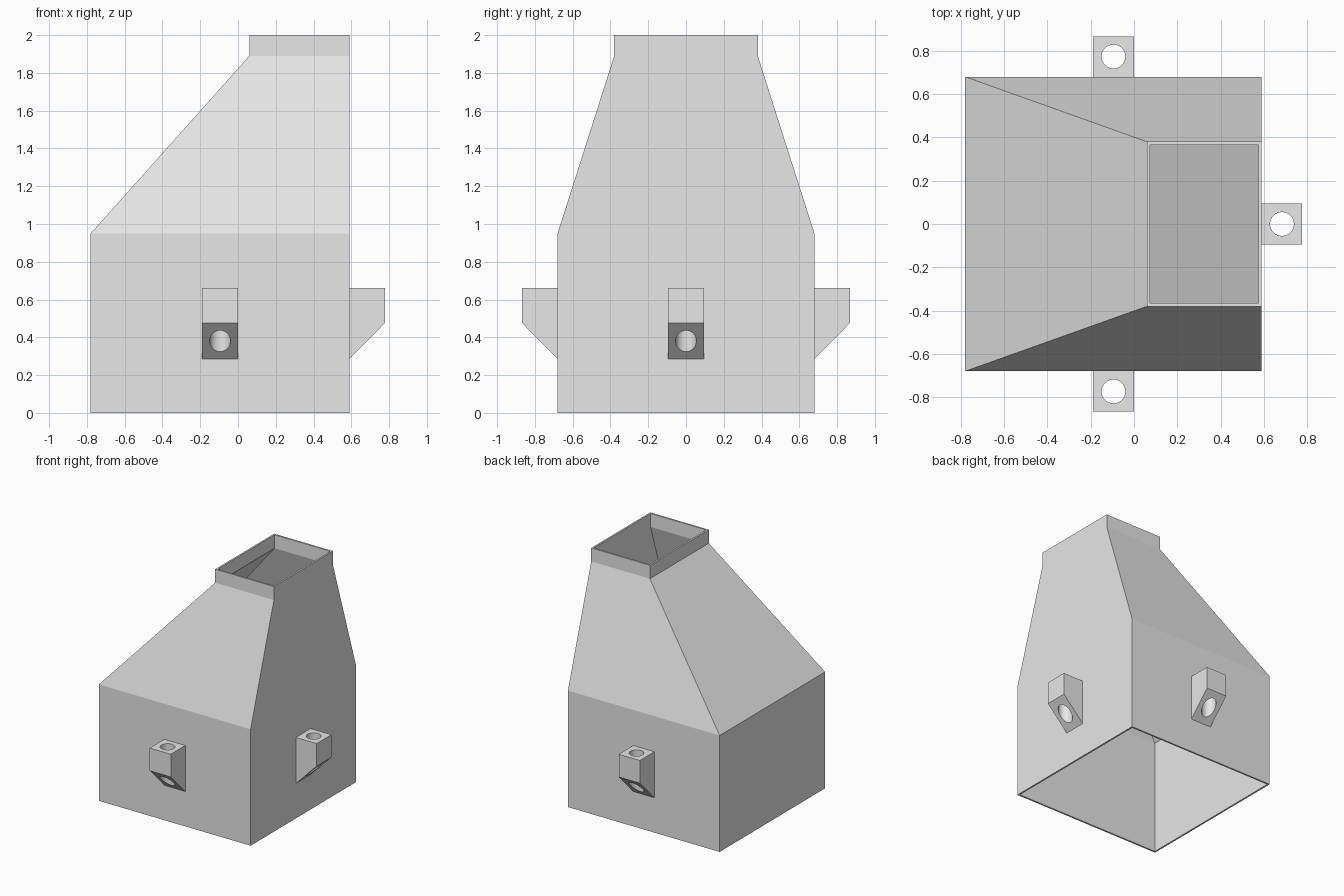
import bpy, bmesh, math
from mathutils import Matrix

cube = bpy.data.objects.get("Cube")
if cube:
    bpy.data.objects.remove(cube, do_unlink=True)


def make_material(name, value):
    mat = bpy.data.materials.new(name)
    mat.use_nodes = True
    colour = (value, value, value, 1)
    mat.diffuse_color = colour
    mat.node_tree.nodes["Principled BSDF"].inputs["Base Color"].default_value = colour
    return mat


def make_object(name, bm, mat):
    bmesh.ops.recalc_face_normals(bm, faces=bm.faces[:])
    mesh = bpy.data.meshes.new(name)
    bm.to_mesh(mesh)
    bm.free()
    mesh.materials.append(mat)
    obj = bpy.data.objects.new(name, mesh)
    bpy.context.collection.objects.link(obj)
    return obj


light_grey = make_material("light grey", 0.8)
mid_grey = make_material("mid grey", 0.5)

RIGHT = 0.59        # flat upright wall shared by base and neck
WALL = 0.014
# rectangular sections: left x, half depth, height
SECTIONS = [(-0.78, 0.68, 0), (-0.78, 0.68, 0.95), (0.06, 0.38, 1.89), (0.06, 0.38, 2)]


def ring(bm, section, inset):
    x0, y, z = section
    x0, x1, y = x0 + inset, RIGHT - inset, y - inset
    return [bm.verts.new(p) for p in ((x0, -y, z), (x1, -y, z), (x1, y, z), (x0, y, z))]


# Hollow hood: up the outside, over the rim, down the inside
bm = bmesh.new()
rings = [ring(bm, s, 0) for s in SECTIONS] + [ring(bm, s, WALL) for s in reversed(SECTIONS)]
for a, b in zip(rings, rings[1:] + rings[:1]):
    for i in range(4):
        j = (i + 1) % 4
        bm.faces.new((a[i], a[j], b[j], b[i]))
make_object("hood_shell", bm, light_grey)

# Baffle closing the inside of the hood
bm = bmesh.new()
bmesh.ops.create_cube(bm, size=1, matrix=Matrix.Translation((-0.03, 0, 1.1))
                      @ Matrix.Diagonal((1.22, 1.24, 0.01, 1)))
make_object("inner_baffle", bm, mid_grey)


# Mounting lugs with an upright hole and a slanted underside
HALF, DEPTH = 0.095, 0.187


def make_lug(name, location, angle):
    place = Matrix.Translation(location) @ Matrix.Rotation(angle, 4, "Z")
    bm = bmesh.new()
    profile = [(0, 0.285), (DEPTH, 0.475), (DEPTH, 0.66), (0, 0.66)]
    face = bm.faces.new([bm.verts.new((d, -HALF, z)) for d, z in profile])
    extruded = bmesh.ops.extrude_face_region(bm, geom=[face])["geom"]
    moved = [v for v in extruded if isinstance(v, bmesh.types.BMVert)]
    bmesh.ops.translate(bm, verts=moved, vec=(0, 2 * HALF, 0))
    bm.transform(place)
    lug = make_object(name, bm, light_grey)

    bm = bmesh.new()
    bmesh.ops.create_cone(bm, cap_ends=True, segments=32, radius1=0.055, radius2=0.055,
                          depth=1, matrix=place @ Matrix.Translation((DEPTH / 2, 0, 0.5)))
    cutter = make_object(name + "_cutter", bm, light_grey)
    cutter.hide_render = True
    cut = lug.modifiers.new("hole", "BOOLEAN")
    cut.operation = "DIFFERENCE"
    cut.solver = "EXACT"
    cut.object = cutter

    bpy.ops.object.select_all(action="DESELECT")
    lug.select_set(True)
    bpy.context.view_layer.objects.active = lug
    bpy.ops.object.modifier_apply(modifier="hole")
    bpy.data.objects.remove(cutter, do_unlink=True)
    bpy.ops.object.shade_smooth_by_angle(angle=math.radians(30))


make_lug("front_lug", (-0.095, -0.68, 0), -math.pi / 2)
make_lug("back_lug", (-0.095, 0.68, 0), math.pi / 2)
make_lug("left_lug", (RIGHT, 0, 0), 0)
